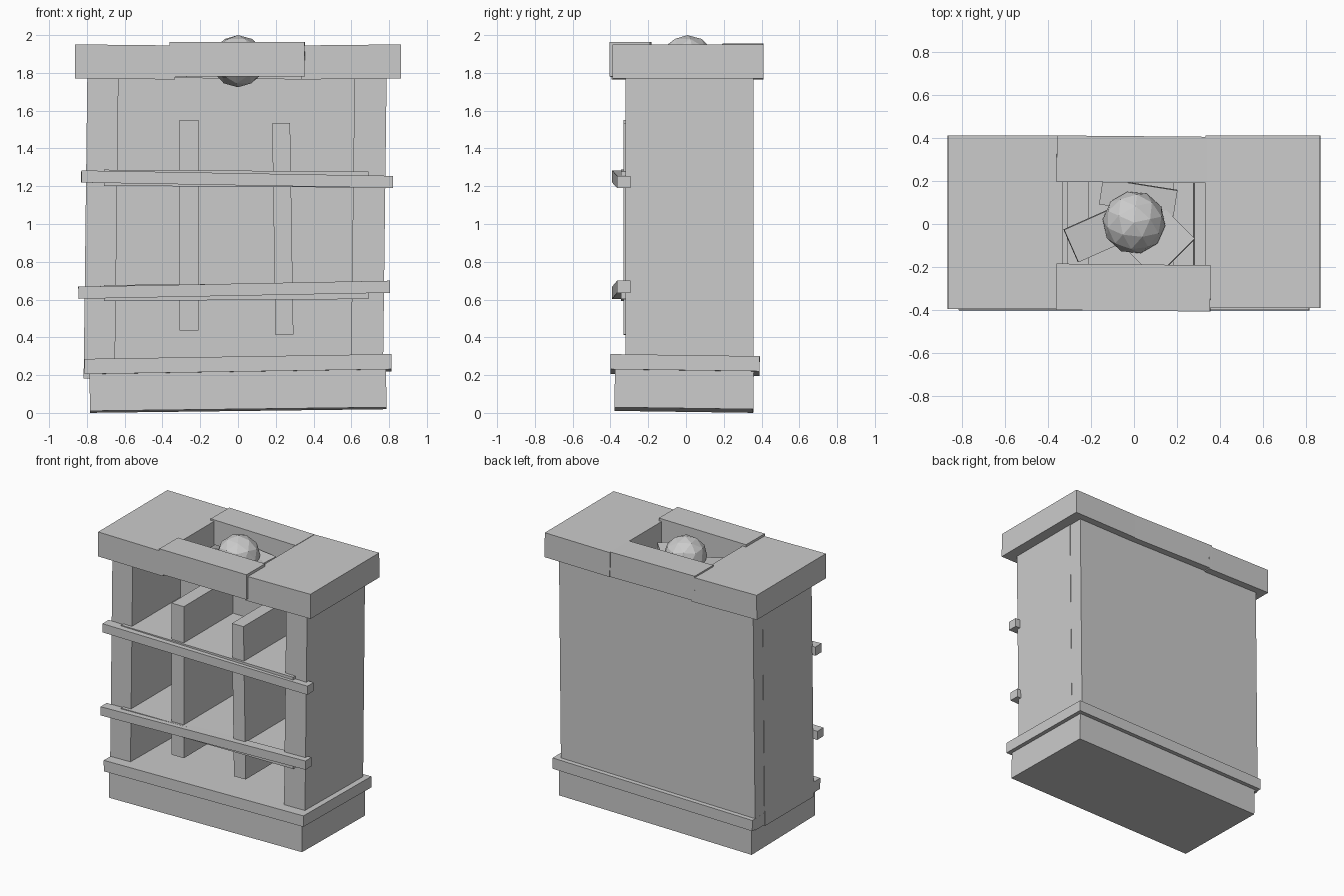
import bpy
from math import radians

if "Cube" in bpy.data.objects:
    bpy.data.objects.remove(bpy.data.objects["Cube"], do_unlink=True)

GREY = (0.6, 0.6, 0.6, 1)
grey = bpy.data.materials.new("plain_grey")
grey.use_nodes = True
grey.diffuse_color = GREY
grey.node_tree.nodes["Principled BSDF"].inputs["Base Color"].default_value = GREY


def finish(name, size, rot):
    ob = bpy.context.object
    ob.name = name
    ob.scale = size
    ob.rotation_euler = [radians(a) for a in rot]
    ob.data.materials.append(grey)
    return ob


def box(name, centre, size, rot=(0, 0, 0)):
    """Slightly crooked block; rot is in degrees."""
    bpy.ops.mesh.primitive_cube_add(size=1, location=centre)
    return finish(name, size, rot)


# Plinth and its moulding, which is also the cabinet floor
box("base", (0, -0.01, 0.12), (1.57, 0.735, 0.21), (-0.8, -0.7, 0))
box("base_moulding", (0, -0.005, 0.253), (1.625, 0.79, 0.08), (-0.8, -0.9, 0))

# Cabinet shell, leaning a little
box("right_wall", (-0.725, -0.035, 0.98), (0.165, 0.57, 1.6), (0, 0.7, 0))
box("left_wall", (0.692, -0.035, 0.98), (0.17, 0.57, 1.6), (0, 0.7, 0))
box("back_panel", (-0.015, 0.3, 0.98), (1.58, 0.115, 1.6), (0, 0.6, 0))

# Shelves with a crooked lip across each
for level, z, x, lip_z, tilt in (("upper", 1.24, -0.005, 1.237, 1),
                                 ("lower", 0.64, -0.02, 0.652, -1.1)):
    box(level + "_shelf", (-0.01, -0.03, z), (1.4, 0.63, 0.085), (0, tilt * 0.4, 0))
    box(level + "_shelf_lip", (x, -0.342, lip_z), (1.65, 0.072, 0.064), (0, tilt, 0.9))

# Upright dividers
box("right_divider", (-0.26, -0.03, 0.993), (0.1, 0.6, 1.115))
box("left_divider", (0.237, -0.03, 0.973), (0.095, 0.6, 1.12), (0, -0.9, 0))

# Top slab: four blocks around an open well
box("top_right_block", (-0.598, 0.008, 1.858), (0.53, 0.805, 0.18), (0, 0.6, 0))
box("top_left_block", (0.598, 0.01, 1.858), (0.53, 0.8, 0.18), (0, -0.6, 0))
box("top_front_beam", (-0.003, -0.295, 1.872), (0.715, 0.215, 0.183), (0, -0.2, -0.6))
box("top_back_beam", (-0.012, 0.3, 1.861), (0.695, 0.215, 0.183), (0, 0.7, -0.5))

# Small boards in the well holding the orb
box("orb_board_right", (-0.11, -0.02, 1.81), (0.4, 0.165, 0.05), (4, 3, 24))
box("orb_board_left", (0.085, -0.055, 1.815), (0.3, 0.26, 0.05), (0, -4, -45))
box("orb_board_back", (0.02, 0.125, 1.815), (0.35, 0.12, 0.05), (4, 0, -9))

# Faceted orb
bpy.ops.mesh.primitive_ico_sphere_add(subdivisions=2, radius=1, location=(0, 0.007, 1.862))
finish("orb", (0.146, 0.146, 0.138), (0, 0, 12))
